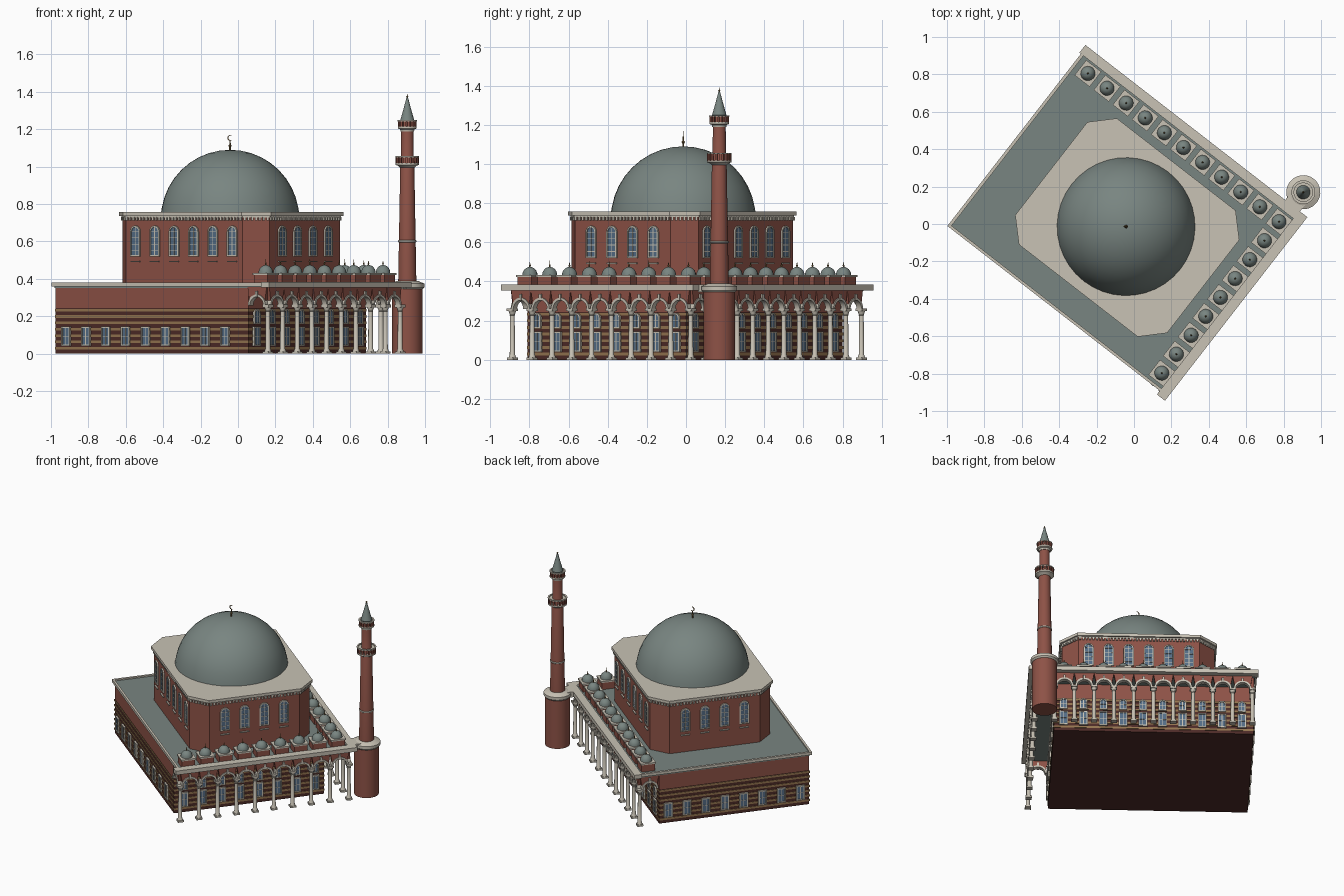
import bpy, bmesh
from math import pi, sin, cos, radians
from mathutils import Matrix, Vector

if "Cube" in bpy.data.objects:
    bpy.data.objects.remove(bpy.data.objects["Cube"])

ROT = Matrix.Rotation(radians(-37.8), 4, 'Z')   # whole building is turned on plan
COL = dict(brick=(.27, .085, .062), light=(.58, .54, .46), lead=(.19, .235, .22),
           dark=(.075, .024, .02), tan=(.3, .18, .08), glass=(.09, .155, .24), gold=(.2, .13, .05))
MATS, PARTS = {}, {}
for k, c in COL.items():
    MATS[k] = bpy.data.materials.new(k)
    MATS[k].diffuse_color = (*c, 1)


def part(name, mat):
    return PARTS.setdefault(name, (bmesh.new(), mat))[0]


def F(u, v, deg=0):
    """Frame of a wall: x along the wall, -y outwards."""
    return Matrix.Translation((u, v, 0)) @ Matrix.Rotation(radians(deg), 4, 'Z')


I = Matrix()


def box(bm, x0, x1, y0, y1, z0, z1, M=I):
    T = Matrix.Translation(((x0 + x1) / 2, (y0 + y1) / 2, (z0 + z1) / 2))
    bmesh.ops.create_cube(bm, size=1, matrix=M @ T @ Matrix.Diagonal((x1 - x0, y1 - y0, z1 - z0, 1)))


def prism(bm, lo, hi):
    a, b = [bm.verts.new(p) for p in lo], [bm.verts.new(p) for p in hi]
    bm.faces.new(a[::-1])
    bm.faces.new(b)
    for i in range(len(a)):
        j = (i + 1) % len(a)
        bm.faces.new((a[i], a[j], b[j], b[i]))


def plate(bm, M, pts, y0, y1):
    prism(bm, [M @ Vector((x, y0, z)) for x, z in pts], [M @ Vector((x, y1, z)) for x, z in pts])


def band(bm, M, outer, inner, y0, y1, closed=False):
    """Solid strip between two x-z outlines."""
    V = [[bm.verts.new(M @ Vector((p[0], y, p[1]))) for p, y in ((o, y0), (n, y0), (n, y1), (o, y1))]
         for o, n in zip(outer, inner)]
    n = len(V)
    for i in range(n if closed else n - 1):
        a, b = V[i], V[(i + 1) % n]
        for k in range(4):
            bm.faces.new((a[k], a[(k + 1) % 4], b[(k + 1) % 4], b[k]))
    if not closed:
        bm.faces.new(V[0])
        bm.faces.new(V[-1][::-1])


def lathe(bm, u, v, prof, n=16):
    rows = [[bm.verts.new((u + r * cos(2 * pi * i / n), v + r * sin(2 * pi * i / n), z)) for i in range(n)]
            if r > 0 else [bm.verts.new((u, v, z))] * n for r, z in prof]
    for a, b in zip(rows, rows[1:]):
        for i in range(n):
            j = (i + 1) % n
            bm.faces.new(list(dict.fromkeys((a[i], a[j], b[j], b[i]))))
    for row in (rows[0], rows[-1]):
        if row[0] != row[1]:
            bm.faces.new(row)


def arc(r, zc, n=12):
    return [(-r * cos(pi * i / n), zc + r * sin(pi * i / n)) for i in range(n + 1)]


def outline(w, z0, z1, arched):
    top = arc(w, z1 - w, 8) if arched else [(-w, z1), (w, z1)]
    return [(-w, z0)] + top + [(w, z0)]


def window(M, w, z0, z1, arched=False, rows=2, name='wall_window'):
    fr, t = part(name + '_frames', 'light'), .008
    inner = outline(w - t, z0 + t, z1 - t, arched)
    band(fr, M, outline(w, z0, z1, arched), inner, .004, -.009, True)
    plate(part(name + '_panes', 'glass'), M, inner, .002, -.004)
    box(fr, -.002, .002, -.006, 0, z0 + t, z1 - t, M)
    for i in range(1, rows):
        z = z0 + (z1 - z0) * i / rows
        box(fr, t - w, w - t, -.006, 0, z - .0015, z + .0015, M)


# main block: striped lower storey, brick upper band, lead roof
U0, U1, V0, V1 = -.765, .54, -.605, .42
box(part('lower_walls', 'dark'), U0, U1, V0, V1, 0, .245)
for i in range(7):
    z = .022 + i * .034
    box(part('wall_stripes', 'tan'), U0 - .003, U1 + .003, V0 - .003, V1 + .003, z, z + .014)
box(part('upper_walls', 'brick'), U0, U1, V0, V1, .245, .36)
box(part('flat_roof', 'lead'), -.77, .665, -.61, .55, .35, .371)
cor = part('cornice', 'light')
box(cor, -.792, .71, .545, .597, .355, .384)
box(cor, .655, .71, -.645, .545, .355, .384)
box(cor, -.782, -.765, -.62, .545, .36, .38)
box(cor, -.765, .655, -.62, -.605, .36, .38)
box(cor, .56, .66, .59, .65, .345, .384)

# ground floor windows
for i in range(9):
    window(F(-.69 + .1345 * i, V0 - .003), .029, .04, .145)
for i in range(8):
    window(F(U0 - .003, -.543 + .129 * i, -90), .029, .04, .145)
bayV = [-.539 + .128 * i for i in range(9)]
bayU = [-.688 + .1293 * i for i in range(11)]
bays = [F(U1 + .003, v, 90) for v in bayV[:8]] + [F(u, V1 + .003, 180) for u in bayU[:10]]
for M in bays:
    window(M, .029, .04, .145)
    window(M, .026, .16, .24, True, name='gallery_window')


# arcade bays: spandrel, archivolt, keystone
def bay(M):
    h, zs, a = .0647, .258, arc(.048, .258)
    top = [(-h, .356)] + [(x, .356) for x, z in a[1:-1]] + [(h, .356)]
    band(part('arcade_spandrels', 'brick'), M, top, a, -.01, .012)
    band(part('arcade_arches', 'light'), M, arc(.059, zs), arc(.046, zs), -.016, .016)
    box(part('arcade_arches', 'light'), -.007, .007, -.019, .016, .302, .336, M)


def column(u, v):
    c = part('arcade_columns', 'light')
    for z0, z1, w in ((0, .012, .02), (.248, .262, .021)):
        box(c, u - w, u + w, v - w, v + w, z0, z1)
    lathe(c, u, v, [(.018, .012), (.017, .02), (.0135, .026), (.012, .225), (.015, .228), (.013, .232),
                    (.02, .249)], 12)


CU, CV = .67, .55
for v in bayV:
    bay(F(CU, v, 90))
    column(CU, v - .064)
for u in bayU:
    bay(F(u, CV, 180))
    column(u - .0647, CV)
column(CU, CV)
bay(F(.605, -.603))
bay(F(-.753, .485, -90))


# small gallery domes on square bases
def small_dome(u, v):
    w = .045
    box(part('small_dome_bases', 'brick'), u - w, u + w, v - w, v + w, .365, .422)
    w = .051
    box(part('small_dome_caps', 'light'), u - w, u + w, v - w, v + w, .422, .432)
    lathe(part('small_domes', 'lead'), u, v, [(.039 * cos(a), .432 + .042 * sin(a)) for a in
                                              [pi / 2 * i / 6 for i in range(6)]] + [(0, .474)], 16)
    lathe(part('small_dome_finials', 'gold'), u, v, [(.003, .472), (.005, .482), (.002, .488), (0, .508)], 6)


for v in bayV[:-1]:
    small_dome(.606, v)
for u in bayU:
    small_dome(u, .485)

# chamfered upper hall
DU, DV = -.017, -.037


def octagon(d, z):
    a, b, c = .514 - d, .427 - d, .112 - d * .586
    return [Vector((DU + x, DV + y, z)) for x, y in
            ((-a, c - b), (c - a, -b), (a - c, -b), (a, c - b), (a, b - c), (a - c, b), (c - a, b), (-a, b - c))]


prism(part('upper_hall_walls', 'brick'), octagon(.017, .36), octagon(.017, .74))
prism(part('upper_hall_roof', 'light'), octagon(0, .737), octagon(0, .757))
prism(part('upper_hall_moulding', 'light'), octagon(.012, .729), octagon(.012, .738))
P = octagon(.017, 0)
for i in range(8):
    p, q = P[i], P[(i + 1) % 8]
    d = q - p
    n = round(d.length / .022)
    M = Matrix.Rotation(Vector((1, 0)).angle_signed(d.xy) * -1, 4, 'Z')
    for k in range(n):
        box(part('dentils', 'light'), -.006, .006, -.009, .002, .712, .73,
            Matrix.Translation(p + d * (k + .5) / n) @ M)
faces = []
for s, deg in ((-1, 0), (1, 180)):
    faces += [F(DU + (k - 2.5) * .131, DV + s * .410, deg) for k in range(6)]
for s, deg in ((1, 90), (-1, -90)):
    faces += [F(DU + s * .497, DV + (k - 1.5) * .134, deg) for k in range(4)]
for M in faces:
    window(M, .033, .52, .685, True, 5, 'hall_window')
    box(part('hall_window_sills', 'light'), -.03, .03, -.01, .002, .49, .497, M)

# great dome with crescent finial
CX, CY = -.025, -.037
lathe(part('great_dome', 'lead'), CX, CY, [(.37, .75)] + [(.37 * cos(a), .72 + .37 * sin(a)) for a in
      [pi / 2 * i / 10 for i in range(1, 10)]] + [(0, 1.09)], 40)
lathe(part('great_finial', 'gold'), CX, CY, [(.005, 1.085), (.005, 1.105), (.009, 1.112), (.004, 1.12),
                                             (.003, 1.14), (0, 1.141)], 8)
ang = [radians(50 + 260 * i / 14) for i in range(15)]
M = F(CX, CY, 37.8) @ Matrix.Translation((0, 0, 1.154))
band(part('great_finial', 'gold'), M, [(.015 * cos(a), .015 * sin(a)) for a in ang],
     [((.0145 - .005 * sin(pi * i / 14)) * cos(a), (.0145 - .005 * sin(pi * i / 14)) * sin(a))
      for i, a in enumerate(ang)], -.002, .002)

# minaret
mu, mv = .611, .689
lathe(part('minaret_base', 'brick'), mu, mv, [(.081, 0), (.081, .35)], 32)
lathe(part('minaret_base_ring', 'light'), mu, mv, [(.082, .345), (.091, .355), (.091, .375), (.07, .384),
                                                   (.055, .39)], 32)
lathe(part('minaret_shaft', 'brick'), mu, mv, [(.049, .38), (.0375, 1.03), (.034, 1.04), (.033, 1.25)], 24)
ring = part('minaret_rings', 'light')
lathe(ring, mu, mv, [(.046, .595), (.049, .598), (.049, .604), (.046, .607)], 24)
for z, r, h in ((1.005, .063, .045), (1.2, .051, .042)):
    lathe(ring, mu, mv, [(.036, z - .012), (r - .012, z), (r, z + .004), (r, z + .014)], 24)
    for i in range(16):
        M = F(mu, mv, i * 22.5)
        box(part('balcony_posts', 'brick'), -.006, .006, -r + .001, -r + .008, z + .014, z + h, M)
    zz, n = z + h, 24
    lathe(part('balcony_rails', 'light'), mu, mv, [(r - .009, zz), (r + .001, zz), (r + .001, zz + .007),
                                                   (r - .009, zz + .007), (r - .009, zz + .0001)], n)
lathe(part('minaret_spire', 'lead'), mu, mv, [(.033, 1.24), (.037, 1.25), (.02, 1.31), (.004, 1.37), (0, 1.372)], 16)
lathe(part('minaret_finial', 'gold'), mu, mv, [(.003, 1.365), (.006, 1.375), (.002, 1.38), (0, 1.39)], 8)

# build the objects
for name, (bm, mat) in PARTS.items():
    bm.transform(ROT)
    bmesh.ops.recalc_face_normals(bm, faces=bm.faces[:])
    me = bpy.data.meshes.new(name)
    bm.to_mesh(me)
    bm.free()
    me.materials.append(MATS[mat])
    me.shade_smooth()
    me.set_sharp_from_angle(angle=radians(32))
    bpy.context.collection.objects.link(bpy.data.objects.new(name, me))

for m in bpy.data.materials:
    if m.users and not m.is_grease_pencil:
        m.use_nodes = True
        m.node_tree.nodes["Principled BSDF"].inputs["Base Color"].default_value = m.diffuse_color
